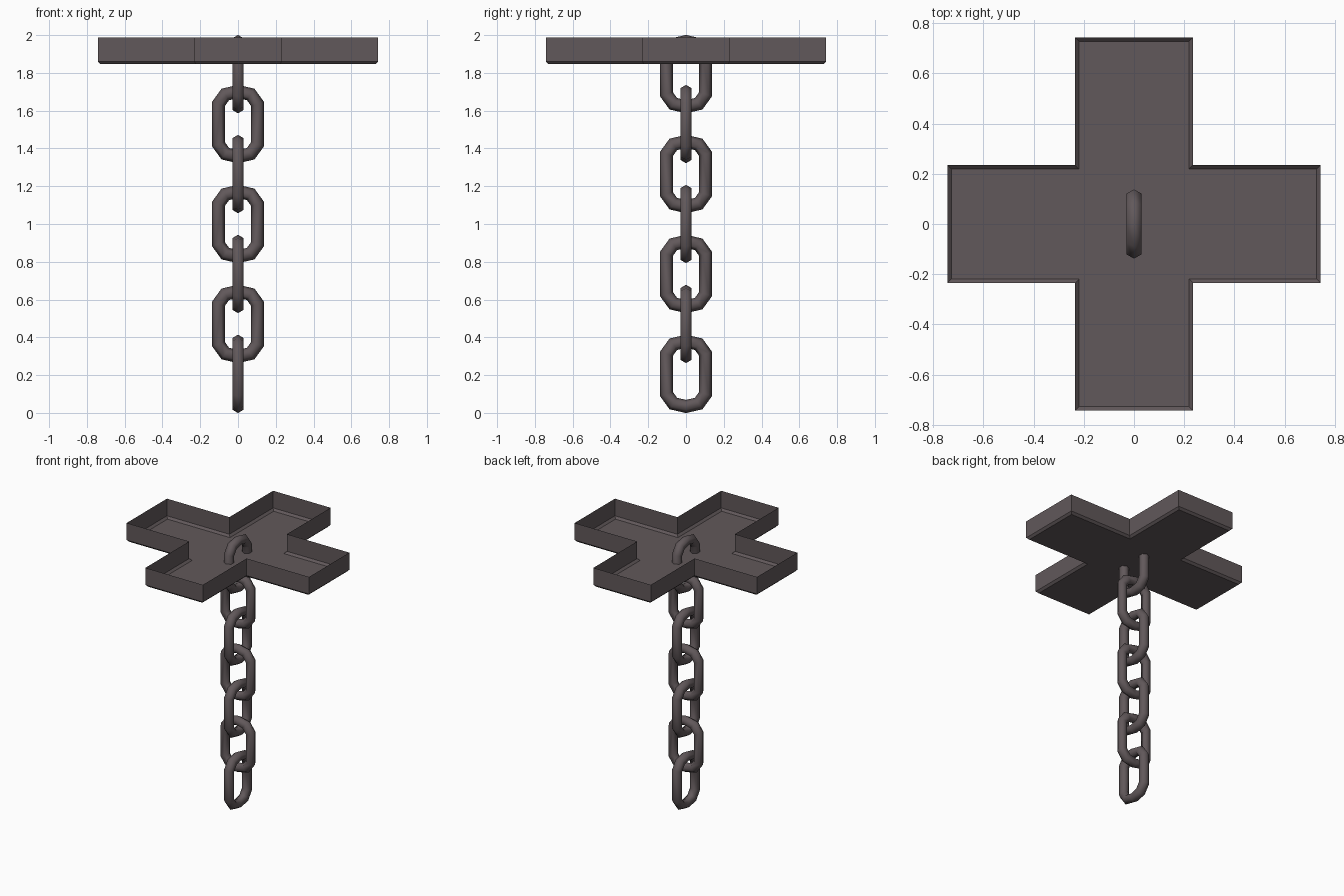
import bpy, bmesh, math
from mathutils import Vector

if "Cube" in bpy.data.objects:
    bpy.data.objects.remove(bpy.data.objects["Cube"])

metal = bpy.data.materials.new("dark iron")
metal.diffuse_color = (0.12, 0.098, 0.103, 1)
metal.use_nodes = True
metal.node_tree.nodes["Principled BSDF"].inputs["Base Color"].default_value = metal.diffuse_color


def finish(name, bm, smooth=None):
    bmesh.ops.recalc_face_normals(bm, faces=bm.faces)
    mesh = bpy.data.meshes.new(name)
    bm.to_mesh(mesh)
    bm.free()
    mesh.materials.append(metal)
    obj = bpy.data.objects.new(name, mesh)
    bpy.context.collection.objects.link(obj)
    if smooth:
        bpy.context.view_layer.objects.active = obj
        obj.select_set(True)
        bpy.ops.object.shade_smooth_by_angle(angle=math.radians(smooth))
        obj.select_set(False)
    return obj


# Cross-shaped open tray: floor, chamfer and thin side walls
def cross_ring(bm, length, width, z):
    arm = [(length, -width), (length, width), (width, width)]
    ring = []
    for k in range(4):
        c, s = ((1, 0), (0, 1), (-1, 0), (0, -1))[k]
        ring += [bm.verts.new((x * c - y * s, x * s + y * c, z)) for x, y in arm]
    return ring


bm = bmesh.new()
rings = [cross_ring(bm, 0.742 - d, 0.234 - d, z)
         for d, z in ((0.015, 1.846), (0, 1.861), (0, 1.987))]
floor = bm.faces.new(rings[0][::-1])
for a, b in zip(rings, rings[1:]):
    for i in range(12):
        j = (i + 1) % 12
        bm.faces.new((a[i], a[j], b[j], b[i]))
bmesh.ops.recalc_face_normals(bm, faces=bm.faces)
floor.normal_update()
if floor.normal.z > 0:
    bmesh.ops.reverse_faces(bm, faces=bm.faces)
mesh_tray = bpy.data.meshes.new("cross_tray")
bm.to_mesh(mesh_tray)
bm.free()
mesh_tray.materials.append(metal)
bpy.context.collection.objects.link(bpy.data.objects.new("cross_tray", mesh_tray))

# Chain links: hexagonal tube swept round an oval path
R = 0.034
quarter = [(0.104, 0.106), (0.067, 0.157), (0, 0.1725)]
half = quarter + [(-x, z) for x, z in quarter[1::-1]]
path = [Vector(p) for p in half + [(-x, -z) for x, z in half]]


def link(name, height, along_y):
    bm = bmesh.new()
    n = len(path)
    loops = []
    for i, p in enumerate(path):
        d0 = (p - path[i - 1]).normalized()
        d1 = (path[(i + 1) % n] - p).normalized()
        t = (d0 + d1).normalized()
        out = Vector((t.y, -t.x)) / t.dot(d0)
        loop = []
        for k in range(6):
            a = k * math.pi / 3
            q = p + out * R * math.cos(a)
            side = R * math.sin(a)
            co = (side, q.x, q.y + height) if along_y else (q.x, side, q.y + height)
            loop.append(bm.verts.new(co))
        loops.append(loop)
    for i in range(n):
        a, b = loops[i], loops[(i + 1) % n]
        for k in range(6):
            m = (k + 1) % 6
            bm.faces.new((a[k], a[m], b[m], b[k]))
    finish(name, bm, 65)


for i in range(7):
    link("chain_link_%d" % (i + 1), 0.2065 + i * 0.2645, i % 2 == 0)
